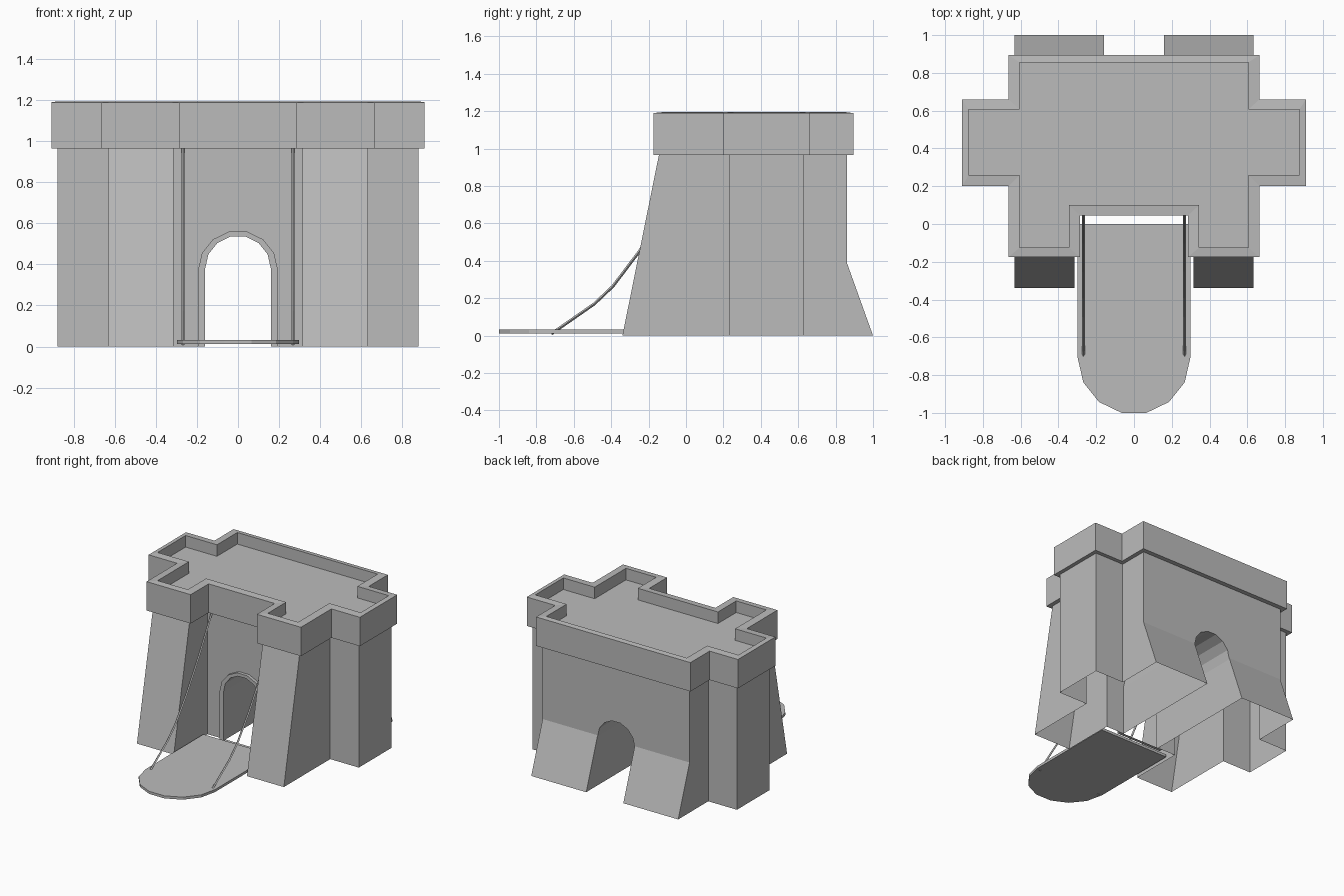
import bpy, bmesh, math

cube = bpy.data.objects.get("Cube")
if cube:
    bpy.data.objects.remove(cube, do_unlink=True)

stone = bpy.data.materials.new("grey_stone")
stone.use_nodes = True
GREY = (0.5, 0.5, 0.5, 1)
stone.diffuse_color = GREY
stone.node_tree.nodes["Principled BSDF"].inputs["Base Color"].default_value = GREY


def add_object(name, data):
    ob = bpy.data.objects.new(name, data)
    bpy.context.collection.objects.link(ob)
    data.materials.append(stone)
    return ob


def from_loops(name, loops, cap_start=True, cap_end=True, closed=False):
    """Skin a stack of matching point loops."""
    bm = bmesh.new()
    rings = [[bm.verts.new(p) for p in loop] for loop in loops]
    n = len(rings[0])
    pairs = list(zip(rings, rings[1:]))
    if closed:
        pairs.append((rings[-1], rings[0]))
    for a, b in pairs:
        for i in range(n):
            j = (i + 1) % n
            bm.faces.new((a[i], a[j], b[j], b[i]))
    if cap_start:
        bm.faces.new(rings[0][::-1])
    if cap_end:
        bm.faces.new(rings[-1])
    bmesh.ops.recalc_face_normals(bm, faces=bm.faces)
    me = bpy.data.meshes.new(name)
    bm.to_mesh(me)
    bm.free()
    return add_object(name, me)


def plan(z, notch_x, notch_y, front, main_x, wing_x, wing_front, wing_back, back):
    """Symmetrical gatehouse outline, counter-clockwise from the recess."""
    half = [(notch_x, notch_y), (notch_x, front), (main_x, front),
            (main_x, wing_front), (wing_x, wing_front), (wing_x, wing_back),
            (main_x, wing_back), (main_x, back)]
    return [(x, y, z) for x, y in half + [(-x, y) for x, y in reversed(half)]]


def arch(radius, spring, bottom, segments=7):
    """Round-headed opening as (x, z) points."""
    pts = [(radius * math.cos(math.pi * i / segments),
            spring + radius * math.sin(math.pi * i / segments))
           for i in range(segments + 1)]
    return [(radius, bottom)] + pts + [(-radius, bottom)]


LEDGE, FLARE = 0.965, 0.39
WALL = 0.075


def body_plan(z, front, back):
    return plan(z, 0.315, WALL, front, 0.633, 0.88, 0.23, 0.63, back)


# Walls with leaning front buttresses and flared back foot
front_at = lambda z: -0.34 + 0.195 * z / LEDGE
walls = from_loops("gatehouse_walls", [
    body_plan(0, front_at(0), 1.0),
    body_plan(FLARE, front_at(FLARE), 0.86),
    body_plan(LEDGE, front_at(LEDGE), 0.86)])

# Gate passage cut through
cutter = from_loops("passage_cutter", [
    [(x, y, z) for x, z in arch(0.16, 0.38, -0.1)] for y in (-0.2, 1.2)])
cutter.hide_render = True
cut = walls.modifiers.new("passage", 'BOOLEAN')
cut.object = cutter
cut.operation = 'DIFFERENCE'
cut.solver = 'EXACT'
depsgraph = bpy.context.evaluated_depsgraph_get()
carved = bpy.data.meshes.new_from_object(walls.evaluated_get(depsgraph))
walls.modifiers.clear()
walls.data = carved
bpy.data.objects.remove(cutter, do_unlink=True)

# Open the underside and the top, leaving a hollow shell
bm = bmesh.new()
bm.from_mesh(carved)
ends = [f for f in bm.faces
        if all(v.co.z < 0.001 for v in f.verts) or all(v.co.z > LEDGE - 0.001 for v in f.verts)]
bmesh.ops.delete(bm, geom=ends, context='FACES')
bm.to_mesh(carved)
bm.free()

# Overhanging parapet with sunken roof
outer = (0.285, 0.045, -0.175, 0.665, 0.91, 0.2, 0.66, 0.895)
inner = (0.345, 0.1, -0.125, 0.605, 0.875, 0.26, 0.605, 0.855)
from_loops("parapet", [
    body_plan(LEDGE, front_at(LEDGE), 0.86),
    plan(LEDGE, *outer), plan(1.19, *outer),
    plan(1.195, *inner), plan(1.105, *inner)], cap_start=False)

# Raised frame around the gate
frame_out, frame_in = arch(0.195, 0.37, 0), arch(0.16, 0.38, 0)
at = lambda pts, y: [(x, y, z) for x, z in pts]
from_loops("gate_frame", [
    at(frame_out, WALL), at(frame_out, WALL - 0.025),
    at(frame_in, WALL - 0.025), at(frame_in, WALL)],
    cap_start=False, cap_end=False, closed=True)

# Round-ended drawbridge
from_loops("drawbridge", [
    [(x, -y, z) for x, y in arch(0.298, 0.709, 0)] for z in (0.012, 0.032)])

# Sagging chains
path = [(-0.72, 0.01), (-0.49, 0.17), (-0.39, 0.265), (-0.25, 0.45),
        (-0.1, 0.685), (0.06, 0.965)]
for side, x in (("left", 0.268), ("right", -0.268)):
    curve = bpy.data.curves.new(side + "_chain", 'CURVE')
    curve.dimensions = '3D'
    curve.bevel_depth = 0.008
    curve.bevel_resolution = 0
    curve.use_fill_caps = True
    spline = curve.splines.new('POLY')
    spline.points.add(len(path) - 1)
    for point, (y, z) in zip(spline.points, path):
        point.co = (x, y, z, 1)
    spline.use_smooth = False
    add_object(side + "_chain", curve)
